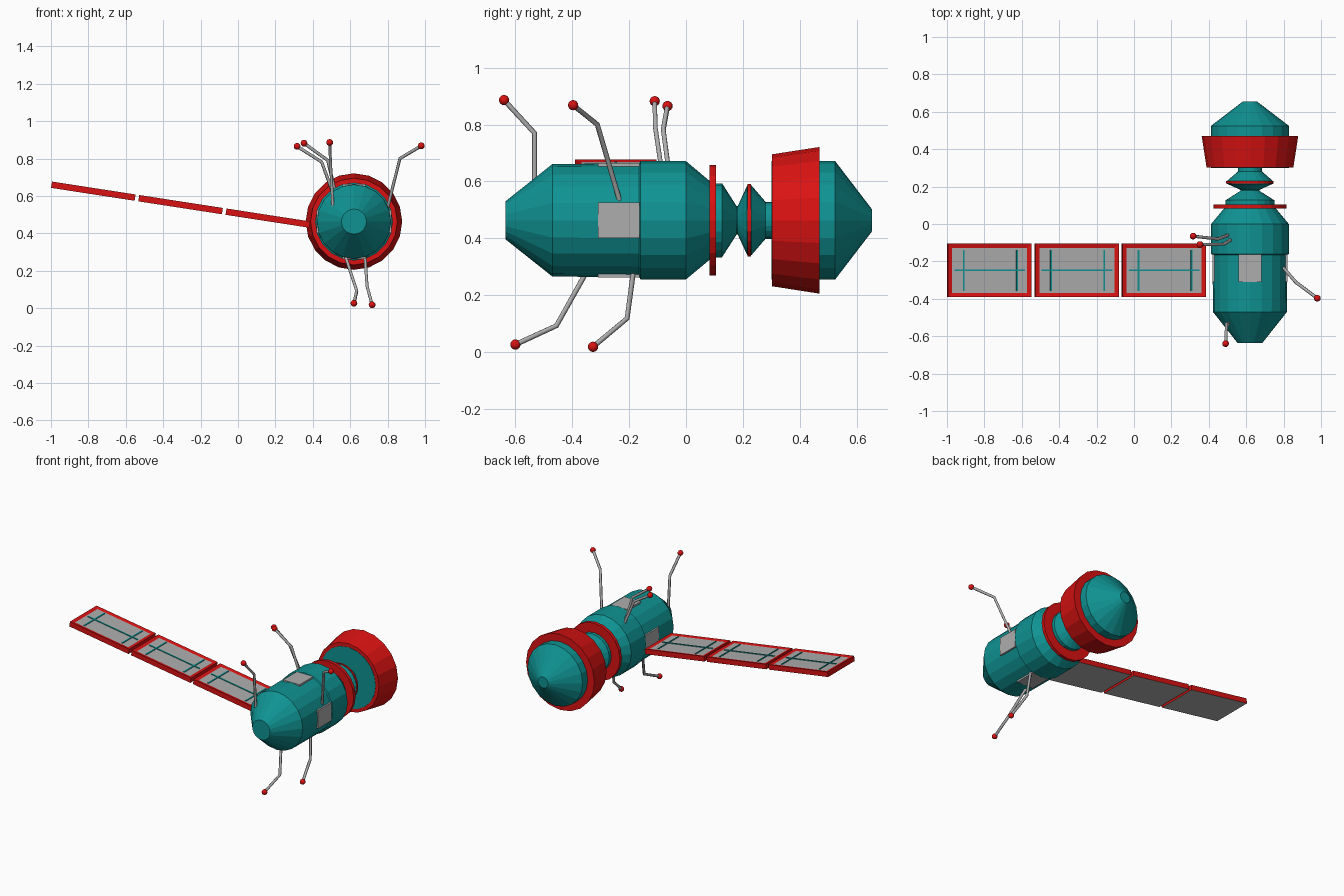
import bpy, bmesh, math
from mathutils import Vector, Matrix

if "Cube" in bpy.data.objects:
    bpy.data.objects.remove(bpy.data.objects["Cube"])

CX, CZ, SIDES = 0.62, 0.463, 20


def material(name, rgb):
    m = bpy.data.materials.new(name)
    m.diffuse_color = (*rgb, 1)
    m.use_nodes = True
    m.node_tree.nodes["Principled BSDF"].inputs["Base Color"].default_value = m.diffuse_color
    return m


TEAL = material("teal", (0.005, 0.29, 0.29))
RED = material("red", (0.7, 0.006, 0.006))
GREY = material("grey", (0.42, 0.42, 0.42))


def finish(name, bm, *mats):
    bmesh.ops.recalc_face_normals(bm, faces=bm.faces)
    me = bpy.data.meshes.new(name)
    bm.to_mesh(me)
    bm.free()
    for m in mats:
        me.materials.append(m)
    ob = bpy.data.objects.new(name, me)
    bpy.context.collection.objects.link(ob)
    return ob


def lathe(name, profile, mat):
    """Faceted, capped solid of (y, radius) rings around the hull axis."""
    bm = bmesh.new()
    rings = []
    for y, r in profile:
        rings.append([bm.verts.new((CX + r * math.cos(a), y, CZ + r * math.sin(a)))
                      for a in (math.tau * i / SIDES for i in range(SIDES))])
    for a, b in zip(rings, rings[1:]):
        for i in range(SIDES):
            j = (i + 1) % SIDES
            bm.faces.new((a[i], a[j], b[j], b[i]))
    bm.faces.new(rings[0])
    bm.faces.new(rings[-1])
    return finish(name, bm, mat)


def box(name, size, matrix, mat):
    bm = bmesh.new()
    bmesh.ops.create_cube(bm, size=1, matrix=matrix @ Matrix.Diagonal((*size, 1)))
    return finish(name, bm, mat)


# Hull sections, front to back
lathe("main_hull", [(-0.635, 0.067), (-0.47, 0.198), (-0.165, 0.2), (-0.16, 0.208),
                    (0, 0.208), (0.085, 0.137)], TEAL)
lathe("docking_flange", [(0.083, 0.195), (0.105, 0.195)], RED)
lathe("rear_collar", [(0.1, 0.13), (0.127, 0.13), (0.178, 0.05), (0.184, 0.05)], TEAL)
lathe("neck_bulge", [(0.182, 0.05), (0.215, 0.122), (0.231, 0.122), (0.28, 0.065),
                     (0.305, 0.065)], TEAL)
lathe("neck_band", [(0.217, 0.127), (0.229, 0.127)], RED)
lathe("rear_module", [(0.3, 0.208), (0.525, 0.208), (0.655, 0.038)], TEAL)
lathe("rear_skirt", [(0.302, 0.232), (0.47, 0.258)], RED)

# Four flat windows around the hull
for i, side in enumerate(("right", "top", "left", "bottom")):
    m = (Matrix.Translation((CX, -0.237, CZ)) @ Matrix.Rotation(-i * math.pi / 2, 4, 'Y')
         @ Matrix.Translation((0.19, 0, 0)))
    box("window_" + side, (0.022, 0.146, 0.124), m, GREY)

# Solar wing: three framed panels on one slope
A, B = Vector((-0.997, -0.2475, 0.66)), Vector((0.383, -0.2475, 0.447))
tilt = math.atan2(A.z - B.z, B.x - A.x)
wing = Matrix.Translation(A) @ Matrix.Rotation(tilt, 4, 'Y')
LENGTH = (B - A).length
STEP = (LENGTH + 0.02) / 3
PL, PW, PT = STEP - 0.02, 0.287, 0.034
for k in range(3):
    base = wing @ Matrix.Translation((k * STEP + PL / 2, 0, 0))
    bm = bmesh.new()
    bmesh.ops.create_cube(bm, size=1, matrix=Matrix.Diagonal((PL, PW, PT, 1)))
    bm.normal_update()
    top = max(bm.faces, key=lambda f: f.normal.z)
    bottom = min(bm.faces, key=lambda f: f.normal.z)
    top.material_index = bottom.material_index = 1
    border = bmesh.ops.inset_region(bm, faces=[top], thickness=0.033, depth=0)
    for f in border["faces"]:
        f.material_index = 0
    bmesh.ops.translate(bm, verts=top.verts, vec=(0, 0, -0.005))
    bm.transform(base)
    finish(f"solar_panel_{k + 1}", bm, RED, GREY)
    # Teal grid lines on the cells
    z = PT / 2 - 0.004
    box(f"panel_line_long_{k + 1}", (PL - 0.07, 0.009, 0.006),
        base @ Matrix.Translation((0, 0, z)), TEAL)
    for n, x in enumerate((-0.14, 0.148)):
        box(f"panel_line_cross_{k + 1}_{n + 1}", (0.009, PW - 0.068, 0.006),
            base @ Matrix.Translation((x, 0, z)), TEAL)


# Bent antennas with red ball tips
def antenna(name, points):
    cu = bpy.data.curves.new(name, 'CURVE')
    cu.dimensions = '3D'
    cu.bevel_depth, cu.bevel_resolution, cu.use_fill_caps = 0.009, 1, True
    sp = cu.splines.new('POLY')
    sp.points.add(len(points) - 1)
    for p, co in zip(sp.points, points):
        p.co = (*co, 1)
    cu.materials.append(GREY)
    bpy.context.collection.objects.link(bpy.data.objects.new(name, cu))
    bm = bmesh.new()
    bmesh.ops.create_uvsphere(bm, u_segments=12, v_segments=8, radius=0.018,
                              matrix=Matrix.Translation(points[-1]))
    for f in bm.faces:
        f.smooth = True
    finish(name + "_tip", bm, RED)


antenna("antenna_left_rear", [(0.51, -0.057, 0.61), (0.447, -0.08, 0.782), (0.316, -0.065, 0.865)])
antenna("antenna_left_mid", [(0.52, -0.083, 0.62), (0.48, -0.108, 0.79), (0.353, -0.11, 0.882)])
antenna("antenna_top_front", [(0.508, -0.533, 0.53), (0.495, -0.533, 0.77), (0.49, -0.64, 0.886)])
antenna("antenna_right", [(0.795, -0.23, 0.52), (0.866, -0.312, 0.80), (0.98, -0.397, 0.868)])
antenna("antenna_belly_front", [(0.57, -0.345, 0.29), (0.635, -0.456, 0.092), (0.62, -0.6, 0.026)])
antenna("antenna_belly_rear", [(0.678, -0.184, 0.29), (0.69, -0.207, 0.118), (0.717, -0.327, 0.018)])
